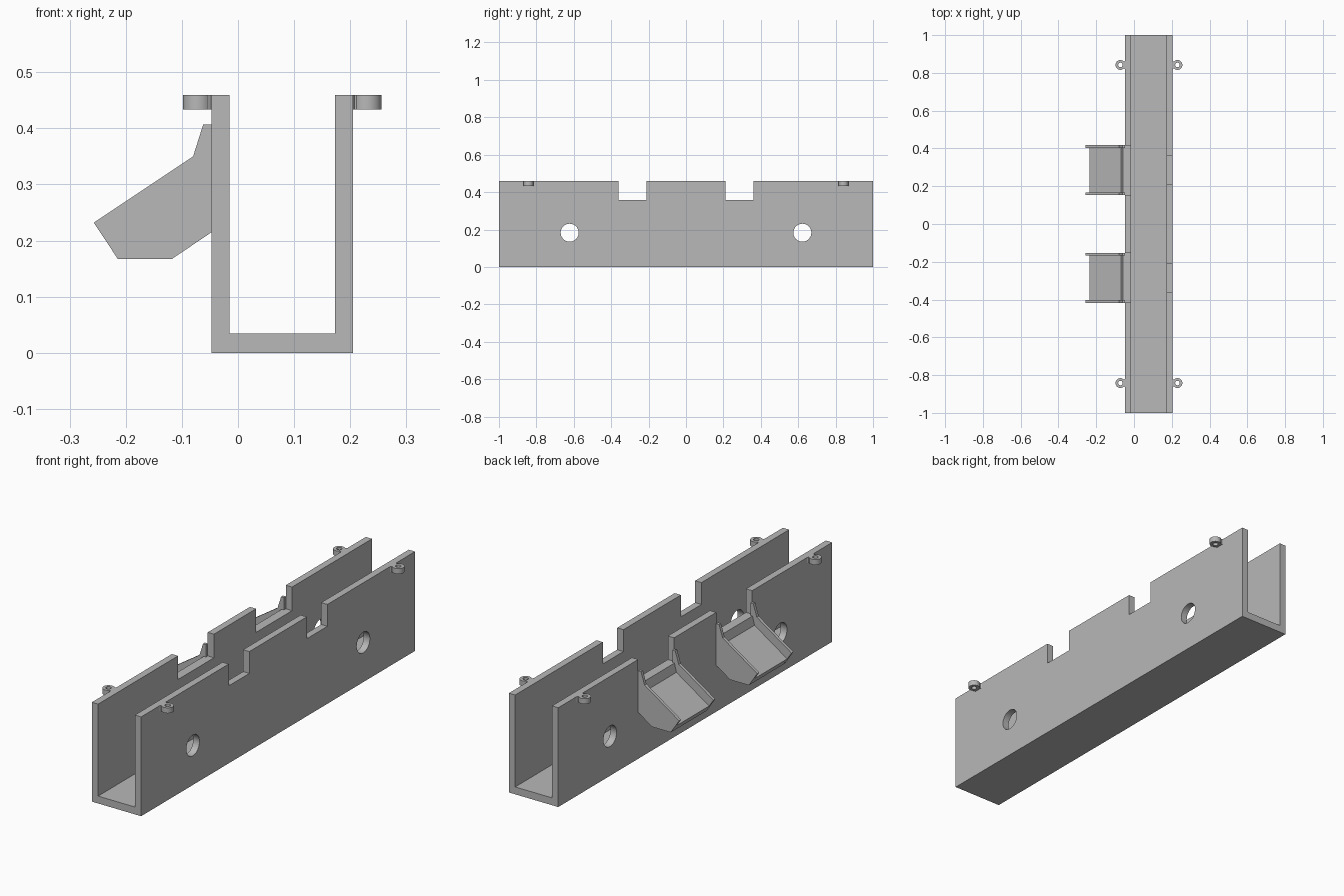
import bpy, bmesh, math
from mathutils import Vector

if "Cube" in bpy.data.objects:
    bpy.data.objects.remove(bpy.data.objects["Cube"], do_unlink=True)

grey = bpy.data.materials.new("light grey")
grey.use_nodes = True
COLOUR = (0.48, 0.48, 0.48, 1)
grey.diffuse_color = COLOUR
grey.node_tree.nodes["Principled BSDF"].inputs["Base Color"].default_value = COLOUR


def prism(name, outline, start, depth):
    """Closed outline of 3D points pushed along a depth vector."""
    bm = bmesh.new()
    face = bm.faces.new([bm.verts.new(Vector(p) + Vector(start)) for p in outline])
    new = bmesh.ops.extrude_face_region(bm, geom=[face])["geom"]
    bmesh.ops.translate(bm, vec=depth, verts=[v for v in new if isinstance(v, bmesh.types.BMVert)])
    bmesh.ops.recalc_face_normals(bm, faces=bm.faces)
    mesh = bpy.data.meshes.new(name)
    bm.to_mesh(mesh)
    bm.free()
    ob = bpy.data.objects.new(name, mesh)
    bpy.context.collection.objects.link(ob)
    mesh.materials.append(grey)
    return ob


def profile(name, pts, y0, y1):
    return prism(name, [(x, 0, z) for x, z in pts], (0, y0, 0), (0, y1 - y0, 0))


def box(name, x0, x1, y0, y1, z0, z1):
    return profile(name, [(x0, z0), (x1, z0), (x1, z1), (x0, z1)], y0, y1)


def cut(target, cutter):
    mod = target.modifiers.new(cutter.name, "BOOLEAN")
    mod.operation, mod.object, mod.solver = "DIFFERENCE", cutter, "EXACT"
    cutter.hide_render = True
    cutter.hide_set(True)
    cutter.display_type = "WIRE"


def apply_cuts(ob):
    """Bake the cuts, then drop the cutters."""
    cutters = [m.object for m in ob.modifiers]
    graph = bpy.context.evaluated_depsgraph_get()
    mesh = bpy.data.meshes.new_from_object(ob.evaluated_get(graph))
    ob.modifiers.clear()
    ob.data = mesh
    for c in cutters:
        bpy.data.objects.remove(c, do_unlink=True)


def smooth(ob):
    bpy.ops.object.select_all(action="DESELECT")
    ob.select_set(True)
    bpy.context.view_layer.objects.active = ob
    bpy.ops.object.shade_smooth_by_angle(angle=math.radians(30))


# U-shaped channel
L, R, T, H, FLOOR = -0.047, 0.205, 0.032, 0.459, 0.034
channel = profile("channel", [(L, 0), (R, 0), (R, H), (R - T, H), (R - T, FLOOR),
                              (L + T, FLOOR), (L + T, H), (L, H)], -1, 1)
RIM = 0.35
for s in (-1, 1):
    mid = s * 0.285
    # notch in the plain wall, wider notch in the chute wall, round bolt holes
    cut(channel, box("notch_cutter", 0.1, 0.3, mid - 0.075, mid + 0.075, 0.358, 0.6))
    cut(channel, box("chute_notch_cutter", -0.2, 0.1, mid - 0.131, mid + 0.131, RIM, 0.6))
    ring = [(0, 0.048 * math.cos(a), 0.048 * math.sin(a))
            for a in (i * math.tau / 48 for i in range(48))]
    cut(channel, prism("hole_cutter", ring, (-0.3, s * 0.622, 0.183), (0.8, 0, 0)))
apply_cuts(channel)
smooth(channel)

# Chutes: two cheeks with a sloped bed between them
cheek = [(L, 0.407), (-0.062, 0.407), (-0.08, 0.35), (-0.257, 0.232),
         (-0.214, 0.167), (-0.118, 0.167), (L, 0.215)]
bed = [(L, RIM), (-0.058, RIM), (-0.068, 0.31), (-0.235, 0.199),
       (-0.214, 0.167), (-0.118, 0.167), (L, 0.215)]
for s, side in ((-1, "front"), (1, "back")):
    mid = s * 0.285
    profile(side + "_chute_bed", bed, mid - 0.118, mid + 0.118)
    for t, part in ((-1, "front"), (1, "back")):
        a, b = sorted((mid + t * 0.118, mid + t * 0.132))
        profile(f"{side}_chute_{part}_cheek", cheek, a, b)

# Eyelets: round lug with a flared neck and a hole
RAD, REACH, THICK = 0.026, 0.025, 0.025
for wall, d, wname in ((L, -1, "right"), (R, 1, "left")):
    for s, side in ((-1, "front"), (1, "back")):
        arc = [(REACH + RAD * math.cos(a), RAD * math.sin(a))
               for a in (math.radians(-135 + 270 * i / 24) for i in range(25))]
        pts = [(0, -0.024), (0.003, -0.019)] + arc + [(0.003, 0.019), (0, 0.024)]
        eye = prism(f"{side}_{wname}_eyelet", [(d * x, y, 0) for x, y in pts],
                    (wall, s * 0.842, H - THICK), (0, 0, THICK))
        hole = [(0.012 * math.cos(a), 0.012 * math.sin(a), 0)
                for a in (i * math.tau / 24 for i in range(24))]
        cut(eye, prism("eyelet_cutter", hole, (wall + d * REACH, s * 0.842, 0.3), (0, 0, 0.3)))
        apply_cuts(eye)
        smooth(eye)
